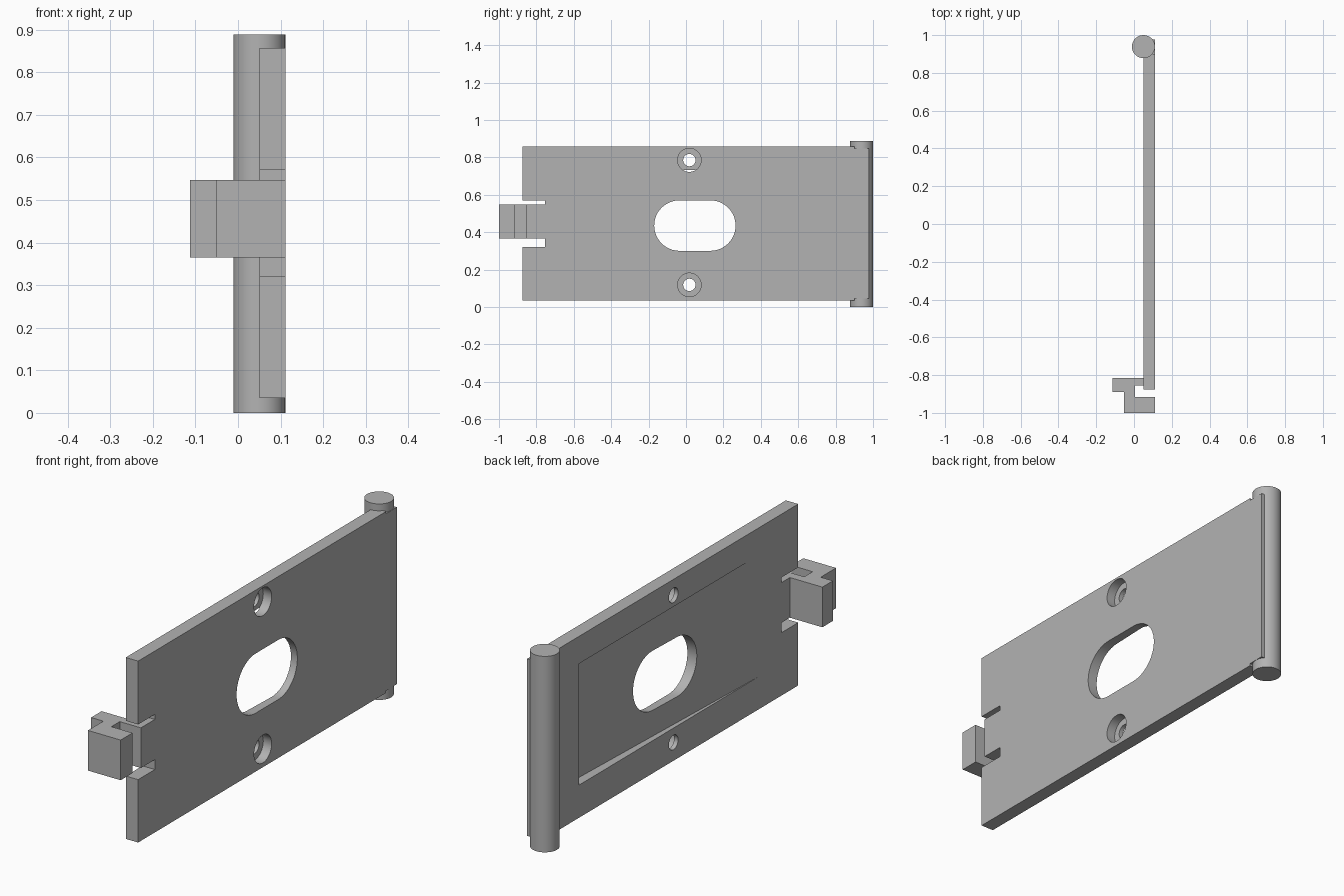
import bpy, bmesh, math
from mathutils import Vector

if "Cube" in bpy.data.objects:
    bpy.data.objects.remove(bpy.data.objects["Cube"])

grey = bpy.data.materials.new("grey_plastic")
grey.diffuse_color = (0.45, 0.45, 0.45, 1)
grey.use_nodes = True
grey.node_tree.nodes["Principled BSDF"].inputs["Base Color"].default_value = grey.diffuse_color


def prism(name, pts, lo, hi, axis):
    """Extrude a 2D outline: axis 'x' takes (y, z) points, axis 'z' takes (x, y)."""
    bm = bmesh.new()
    place = (lambda a, b, h: (h, a, b)) if axis == 'x' else (lambda a, b, h: (a, b, h))
    face = bm.faces.new([bm.verts.new(place(a, b, lo)) for a, b in pts])
    ext = bmesh.ops.extrude_face_region(bm, geom=[face])
    shift = Vector(place(0, 0, hi - lo))
    for v in ext["geom"]:
        if isinstance(v, bmesh.types.BMVert):
            v.co += shift
    bmesh.ops.recalc_face_normals(bm, faces=bm.faces)
    me = bpy.data.meshes.new(name)
    bm.to_mesh(me)
    bm.free()
    me.materials.append(grey)
    ob = bpy.data.objects.new(name, me)
    bpy.context.collection.objects.link(ob)
    return ob


def arc(cx, cy, r, a0, a1, n):
    return [(cx + r * math.cos(math.radians(a0 + (a1 - a0) * i / n)),
             cy + r * math.sin(math.radians(a0 + (a1 - a0) * i / n))) for i in range(n + 1)]


def circle(cx, cy, r, n=48):
    return arc(cx, cy, r, 0, 360, n)[:-1]


def smooth(ob):
    bpy.ops.object.select_all(action='DESELECT')
    ob.select_set(True)
    bpy.context.view_layer.objects.active = ob
    bpy.ops.object.shade_smooth_by_angle(angle=math.radians(30))


# Cover plate with a tongue between two slots
X0, X1 = 0.05, 0.112
plate = prism("cover_plate", [
    (-0.875, 0.035), (0.90, 0.035), (0.90, 0.045), (0.978, 0.045),
    (0.978, 0.847), (0.90, 0.847), (0.90, 0.857), (-0.875, 0.857),
    (-0.875, 0.57), (-0.755, 0.57), (-0.755, 0.547), (-0.855, 0.547),
    (-0.855, 0.365), (-0.755, 0.365), (-0.755, 0.32), (-0.875, 0.32)], X0, X1, 'x')

# Cutters: tapered back pocket, oval window, counterbored screw holes
cutters = [
    prism("pocket_cutter", [(0.03, -0.595), (X0, -0.595), (X0 + 0.045, 0.696), (0.03, 0.696)],
          0.183, 0.733, 'z'),
    prism("window_cutter", arc(0.13, 0.435, 0.135, -90, 90, 24)
          + arc(-0.035, 0.435, 0.135, 90, 270, 24), 0, 0.2, 'x')]
for z in (0.118, 0.785):
    cutters.append(prism("screw_hole_cutter", circle(0.018, z, 0.033), 0, 0.2, 'x'))
    cutters.append(prism("counterbore_cutter", circle(0.018, z, 0.063), X0 + 0.02, 0.2, 'x'))
bpy.context.view_layer.objects.active = plate
for c in cutters:
    m = plate.modifiers.new("cut", 'BOOLEAN')
    m.operation, m.solver, m.object = 'DIFFERENCE', 'EXACT', c
    bpy.ops.object.modifier_apply(modifier=m.name)
    bpy.data.objects.remove(c)
smooth(plate)

# Hinge pin along the back edge
smooth(prism("hinge_pin", circle(0.05, 0.939, 0.061, 64), 0, 0.888, 'z'))

# Hooked snap clip on the front edge
prism("snap_clip", [
    (0.055, -0.815), (-0.113, -0.815), (-0.113, -0.89), (-0.052, -0.89),
    (-0.052, -1.0), (0.112, -1.0), (0.112, -0.915), (0.006, -0.915),
    (0.006, -0.855), (0.055, -0.855)], 0.365, 0.547, 'z')
